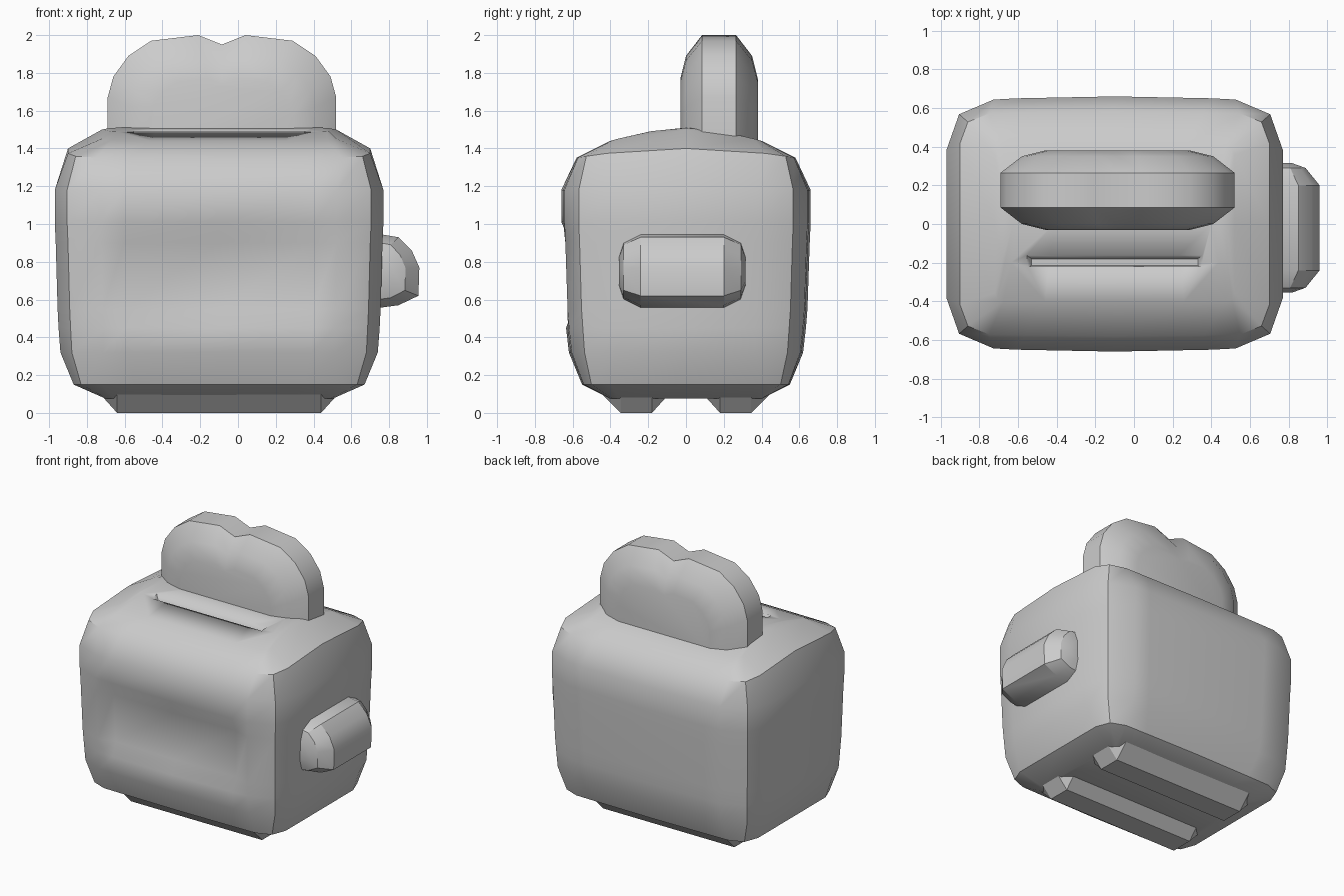
import bpy, bmesh, math

if "Cube" in bpy.data.objects:
    bpy.data.objects.remove(bpy.data.objects["Cube"])

CX = -0.10  # body centre in x


def finish(bm, name, angle=35):
    bmesh.ops.remove_doubles(bm, verts=bm.verts[:], dist=0.0005)
    bmesh.ops.recalc_face_normals(bm, faces=bm.faces[:])
    me = bpy.data.meshes.new(name)
    bm.to_mesh(me)
    bm.free()
    ob = bpy.data.objects.new(name, me)
    bpy.context.collection.objects.link(ob)
    bpy.ops.object.select_all(action='DESELECT')
    ob.select_set(True)
    bpy.context.view_layer.objects.active = ob
    bpy.ops.object.shade_smooth_by_angle(angle=math.radians(angle))
    return ob


def loft(name, rings, angle=35, cap_end=True):
    bm = bmesh.new()
    rows = [[bm.verts.new(p) for p in r] for r in rings]
    n = len(rows[0])
    for a, b in zip(rows, rows[1:]):
        for i in range(n):
            j = (i + 1) % n
            bm.faces.new((a[i], a[j], b[j], b[i]))
    bm.faces.new(rows[0])
    if cap_end:
        bm.faces.new(rows[-1])
    return finish(bm, name, angle)


def hull(name, pts, angle=20):
    bm = bmesh.new()
    for p in pts:
        bm.verts.new(p)
    bmesh.ops.convex_hull(bm, input=bm.verts[:])
    bmesh.ops.dissolve_limit(bm, angle_limit=0.02, verts=bm.verts[:], edges=bm.edges[:])
    return finish(bm, name, angle)


# Body: rounded rectangle rings, squarer towards top and bottom, domed top
def body_ring(z, hx, hy, square, drop=0.0, recess=0.0):
    def mix(a, b):
        return a + (b - a) * square
    cx, cy = mix(0.72, 0.95), mix(0.975, 1.0)
    mx, my = mix(0.925, 0.985), mix(0.86, 0.985)
    ey = mix(0.58, 0.93)
    quarter = [(1, 0), (1, ey), (mx, my), (cx, cy), (0.58, mix(0.985, 1))]
    half = quarter + [(0, 1)] + [(-x, y) for x, y in reversed(quarter)]
    unit = half + [(x, -y) for x, y in reversed(half[1:-1])]
    out = []
    for x, y in unit:
        py = y * hy
        if y < 0 and abs(x) < 0.6:
            py += recess
        out.append((CX + x * hx, py, z - drop * y * y))
    return out


body = loft("toaster_body", [
    body_ring(0.075, 0.60, 0.40, 0.9),
    body_ring(0.15, 0.77, 0.55, 0.4),
    body_ring(0.32, 0.84, 0.62, 0.05),
    body_ring(0.45, 0.85, 0.635, 0),
    body_ring(0.55, 0.855, 0.643, 0, recess=0.045),
    body_ring(0.90, 0.865, 0.655, 0, recess=0.045),
    body_ring(1.01, 0.87, 0.66, 0),
    body_ring(1.18, 0.87, 0.66, 0),
    body_ring(1.40, 0.80, 0.58, 0.4, 0.05),
    body_ring(1.50, 0.62, 0.40, 0.9, 0.06),
    body_ring(1.508, 0.58, 0.20, 0.9, 0.02),
    body_ring(1.51, 0.54, 0.0, 0.9),
], 40, cap_end=False)

# Empty front slot
cutter = hull("slot_cutter", [(x, y, z)
              for z, xs, ys in ((1.455, (-0.53, 0.33), (-0.215, -0.18)),
                                (1.56, (-0.60, 0.40), (-0.235, -0.13)))
              for x in xs for y in ys])
cutter.hide_render = True
cutter.display_type = 'WIRE'
mod = body.modifiers.new("slot", 'BOOLEAN')
mod.operation = 'DIFFERENCE'
mod.solver = 'EXACT'
mod.object = cutter

# Toast: two-lobed outline, rounded towards both faces
side = [(0.605, 0), (0.605, 0.27), (0.575, 0.38), (0.495, 0.49), (0.375, 0.57), (0.125, 0.60)]
outline = side + [(0, 0.55)] + [(-x, z) for x, z in reversed(side)]


def toast_ring(y, inset):
    sx, sz = 1 - inset / 0.605, 1 - inset / 0.60
    return [(-0.085 + x * sx, 0.175 + y, 1.40 + z * sz) for x, z in outline]


layers = [(0.09, 0), (0.175, 0.11), (0.205, 0.23)]
layers = [(-y, i) for y, i in reversed(layers)] + layers
loft("toast", [toast_ring(y, i) for y, i in layers], 45)

# Lever handle: profile swept along y with tapered ends
lever = [(0.70, 0.955), (0.85, 0.93), (0.92, 0.86), (0.96, 0.77),
         (0.955, 0.62), (0.85, 0.57), (0.70, 0.55)]
stations = [(0.22, 1, 1), (0.31, 0.72, 0.78), (0.335, 0.45, 0.40)]
stations = [(-y, a, b) for y, a, b in reversed(stations)] + stations
loft("lever_handle", [[(0.70 + (x - 0.70) * a, -0.02 + y, 0.75 + (z - 0.75) * b)
                       for x, z in lever] for y, a, b in stations], 30)

# Foot rails, flared upward
for s, label in ((-1, "front"), (1, "back")):
    pts = [(x, s * y, 0) for x in (-0.64, 0.44) for y in (0.18, 0.345)]
    pts += [(x, s * y, 0.10) for x in (-0.64, 0.44) for y in (0.09, 0.445)]
    pts += [(x, s * y, 0.10) for x in (-0.73, 0.53) for y in (0.18, 0.345)]
    hull(label + "_foot_rail", pts)
